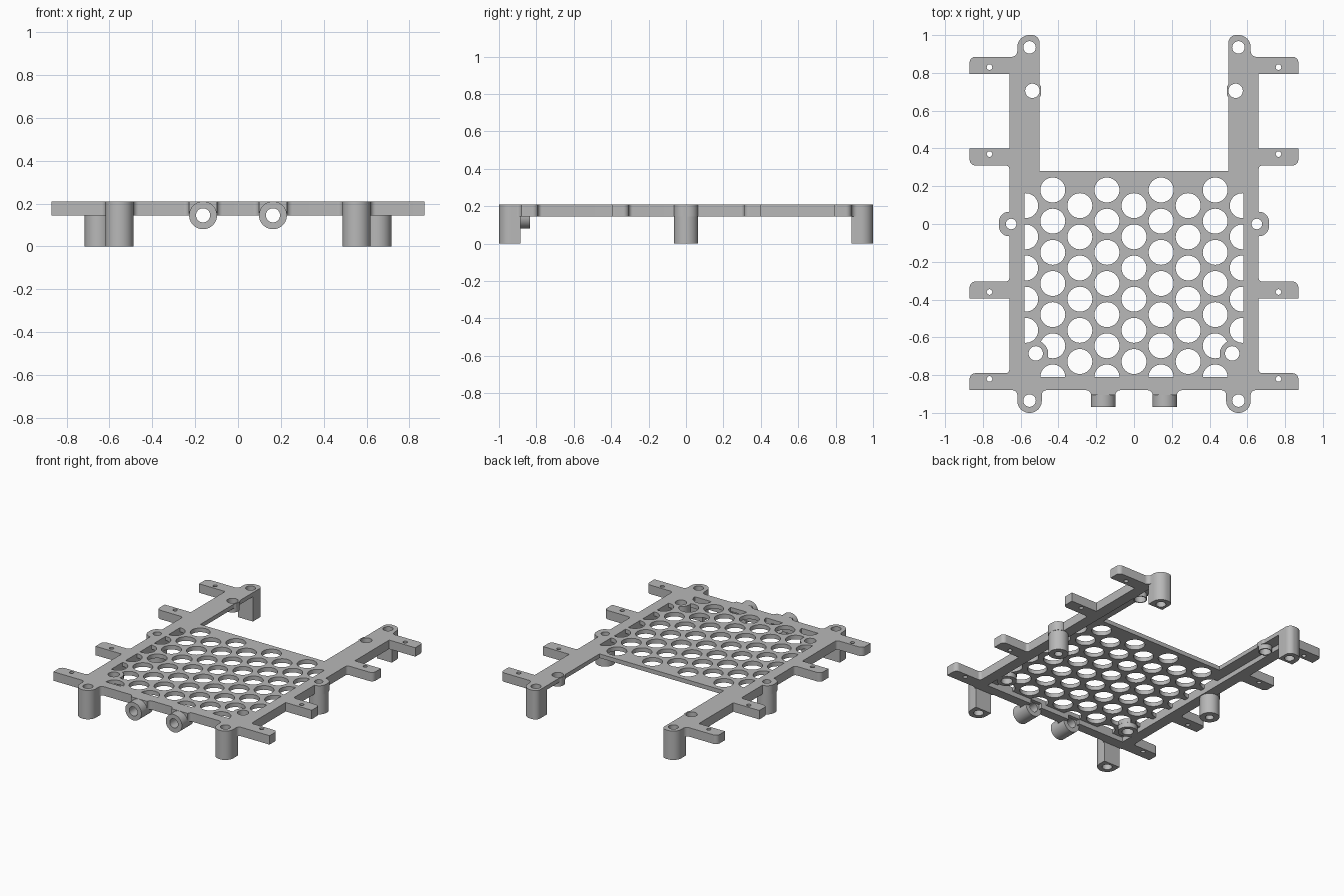
import bpy, bmesh, math
from mathutils import Matrix, Vector

cube = bpy.data.objects.get("Cube")
if cube:
    bpy.data.objects.remove(cube, do_unlink=True)

grey = bpy.data.materials.new("plain_grey")
grey.use_nodes = True
grey.diffuse_color = (0.48, 0.48, 0.48, 1)
grey.node_tree.nodes["Principled BSDF"].inputs["Base Color"].default_value = grey.diffuse_color

# Heights: underside of rim, underside of thin skin, top face
LOW, SKIN, TOP = 0.145, 0.18, 0.21
RIM_X, RIM_Y = 0.58, -0.81          # inner edges of the rim


def circle(x, y, r, n=40):
    return [Vector((x + r * math.cos(2 * math.pi * i / n),
                    y + r * math.sin(2 * math.pi * i / n))) for i in range(n)]


def rounded(corners, steps=10):
    """Outline from (x, y[, radius]); right-angle corners get an arc."""
    pts = []
    for i, c in enumerate(corners):
        p = Vector(c[:2])
        r = c[2] if len(c) > 2 else 0
        if not r:
            pts.append(p)
            continue
        u = (Vector(corners[i - 1][:2]) - p).normalized()
        v = (Vector(corners[(i + 1) % len(corners)][:2]) - p).normalized()
        for k in range(steps + 1):
            t = math.pi / 2 * k / steps
            pts.append(p + r * (u + v - v * math.cos(t) - u * math.sin(t)))
    return pts


def flip(corners):
    return [(-c[0], *c[1:]) for c in reversed(corners)]


def side(corners, s):
    return corners if s > 0 else flip(corners)


def prism(name, loops, z0, z1, turn=None):
    """Extrude an outline with holes from z0 to z1."""
    cu = bpy.data.curves.new(name, "CURVE")
    cu.dimensions = "2D"
    cu.fill_mode = "BOTH"
    cu.extrude = (z1 - z0) / 2
    for loop in loops:
        sp = cu.splines.new("POLY")
        sp.points.add(len(loop) - 1)
        for pt, co in zip(sp.points, loop):
            pt.co = (co.x, co.y, 0, 1)
        sp.use_cyclic_u = True
    tmp = bpy.data.objects.new(name + "_outline", cu)
    bpy.context.collection.objects.link(tmp)
    dg = bpy.context.evaluated_depsgraph_get()
    me = bpy.data.meshes.new_from_object(tmp.evaluated_get(dg))
    bpy.data.objects.remove(tmp, do_unlink=True)
    bm = bmesh.new()
    bm.from_mesh(me)
    bmesh.ops.remove_doubles(bm, verts=bm.verts, dist=1e-5)
    bmesh.ops.translate(bm, verts=bm.verts, vec=(0, 0, (z0 + z1) / 2))
    if turn:
        bmesh.ops.transform(bm, matrix=turn, verts=bm.verts)
    bmesh.ops.recalc_face_normals(bm, faces=bm.faces)
    for f in bm.faces:
        f.smooth = True
        f.material_index = 0
    for e in bm.edges:
        e.smooth = e.calc_face_angle(0) < math.radians(30)
    bm.to_mesh(me)
    bm.free()
    me.materials.clear()
    me.materials.append(grey)
    me.name = name
    ob = bpy.data.objects.new(name, me)
    bpy.context.collection.objects.link(ob)
    return ob


# Outer outline of one side: front foot, tabs, middle lug, back foot
outer = [
    (.488, -.88, .025), (.488, -1, .064), (.618, -1, .064), (.618, -.88, .025),
    (.87, -.88), (.87, -.79, .03), (.66, -.79, .02),
    (.66, -.395), (.87, -.395), (.87, -.305, .03), (.66, -.305, .02),
    (.66, -.065), (.715, -.065, .054), (.715, .065, .054), (.66, .065),
    (.66, .31, .02), (.87, .31, .03), (.87, .4), (.66, .4),
    (.66, .795), (.87, .795), (.87, .885, .03), (.618, .885, .03),
    (.618, 1, .064), (.5, 1, .04),
]
flare = [(.228, -.905), (.228, -.88, .025)]
FOOT = (.553, .935)
BOSS = Vector((.52, -.685))


def rim_holes(s):
    holes = [circle(s * .765, y, .015, 16) for y in (.83, .37, -.36, -.82)]
    holes += [circle(s * FOOT[0], k * FOOT[1], .033) for k in (-1, 1)]
    return holes + [circle(s * .65, 0, .028)]


def vent(x, y):
    """Round vent, trimmed by the rim and kept clear of the screw bosses."""
    pts = []
    for p in circle(x, y, .066):
        p.x = max(-RIM_X, min(RIM_X, p.x))
        p.y = max(RIM_Y, p.y)
        for s in (-1, 1):
            d = p - Vector((s * BOSS.x, BOSS.y))
            if d.length < .066:
                p = p - d + d.normalized() * .066
        pts.append(p)
    keep = []
    for i, p in enumerate(pts):
        a, b = pts[i - 1], pts[(i + 1) % len(pts)]
        if not (a.x == p.x == b.x or a.y == p.y == b.y):
            keep.append(p)
    return keep


# Thin perforated top skin
half = [(.098, -.88, .025), (.098, -.905)] + flare + outer
half += [(.5, .74), (.492, .728), (.492, .682), (.5, .67), (.5, .28)]
loops = [rounded(half + flip(half))]
for s in (-1, 1):
    loops += rim_holes(s)
    loops += [circle(s * .538, .705, .038), circle(s * BOSS.x, BOSS.y, .038)]
for col in range(-4, 5):
    odd = col % 2
    for row in range(7 if odd else 6):
        if abs(col) == 4 and row == 5:
            continue                      # taken by the screw boss
        loops.append(vent(col * .1433, (.18 if odd else .097) - row * .165))
prism("perforated_skin", loops, SKIN, TOP)

# Front rim between the tubes
mid = [(.098, -.88, .025), (.098, -.905), (.118, -.905), (.118, RIM_Y)]
prism("front_rim", [rounded(flip(mid) + mid)], LOW, SKIN)

upright = Matrix.Rotation(math.pi / 2, 4, "X")
for s, tag in ((1, "left"), (-1, "right")):
    # Side rim with tabs
    rim = [(.208, RIM_Y), (.208, -.905)] + flare + outer
    rim += [(.5, .885), (RIM_X, .885), (RIM_X, RIM_Y)]
    prism(tag + "_rim", [rounded(side(rim, s))] + rim_holes(s), LOW, SKIN)

    # Hollow feet, flattened on the inner faces
    front = [(.488, -.885), (.488, -1, .064), (.618, -1, .064), (.618, -.885)]
    back = [(.618, .885), (.618, 1, .064), (.5, 1, .04), (.5, .885)]
    for name, shape, k in (("front", front, -1), ("back", back, 1)):
        prism(f"{tag}_{name}_foot",
              [rounded(side(shape, s)), circle(s * FOOT[0], k * FOOT[1], .033)], 0, LOW)
    prism(tag + "_middle_foot", [circle(s * .65, 0, .065), circle(s * .65, 0, .028)], 0, LOW)

    # Screw bosses under the skin
    prism(tag + "_arm_boss",
          [circle(s * .538, .705, .046), circle(s * .538, .705, .038)], LOW, SKIN)
    prism(tag + "_panel_boss",
          [circle(s * BOSS.x, BOSS.y, .065), circle(s * BOSS.x, BOSS.y, .038)], LOW, SKIN)

    # Horizontal tube through the front rim
    prism(tag + "_front_tube",
          [circle(s * .163, LOW, .065), circle(s * .163, LOW, .033)], .835, .97, upright)
